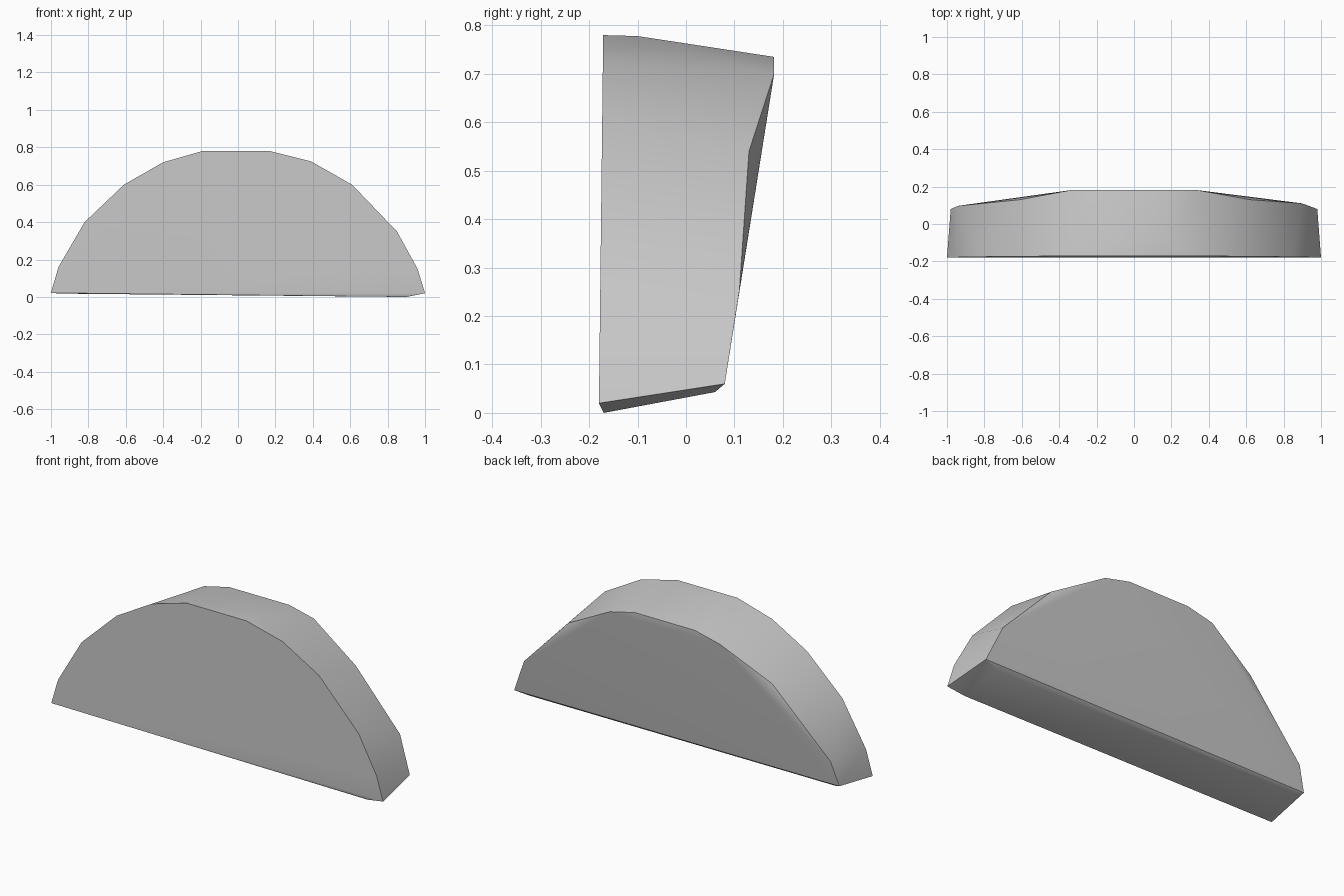
import bpy
import bmesh
import math

cube = bpy.data.objects.get("Cube")
if cube:
    bpy.data.objects.remove(cube, do_unlink=True)

# Single stone-grey material
grey = bpy.data.materials.new("light_grey")
grey.use_nodes = True
colour = (0.58, 0.58, 0.58, 1)
grey.diffuse_color = colour
grey.node_tree.nodes["Principled BSDF"].inputs["Base Color"].default_value = colour

# Front outline of the half disc (x, z), leaning slightly forward at the foot
front = [(-1, .022), (-.96, .16), (-.82, .40), (-.61, .60), (-.40, .72),
         (-.19, .78), (.17, .78), (.39, .725), (.61, .60), (.85, .35),
         (.96, .15), (1, .02)]
points = [(x, -.171 - .009 * (1 - z / .78), z) for x, z in front]

# Sloping back rim, bevelled at the shoulders (x, y, z)
points += [(-.98, .08, .06), (-.94, .097, .19), (-.61, .13, .54),
           (-.33, .182, .70), (-.18, .182, .735),
           (.18, .182, .735), (.33, .182, .70), (.62, .13, .54),
           (.90, .11, .25), (.98, .08, .06)]

# Top shoulder and slightly raked underside
points += [(.17, -.10, .778), (-.17, -.10, .778),
           (.90, -.17, 0), (-.95, -.172, .018),
           (.90, .06, .043), (-.94, .06, .045)]

# Skin the outlines into one convex slab and merge the flat areas
bm = bmesh.new()
for p in points:
    bm.verts.new(p)
hull = bmesh.ops.convex_hull(bm, input=bm.verts)
loose = [v for v in bm.verts if not v.link_faces]
bmesh.ops.delete(bm, geom=loose, context='VERTS')
bmesh.ops.dissolve_limit(bm, angle_limit=math.radians(1.5),
                         verts=bm.verts, edges=bm.edges)
bmesh.ops.recalc_face_normals(bm, faces=bm.faces)
mesh = bpy.data.meshes.new("half_disc_slab")
bm.to_mesh(mesh)
bm.free()
mesh.materials.append(grey)
slab = bpy.data.objects.new("half_disc_slab", mesh)
bpy.context.collection.objects.link(slab)

# Smooth rim with sharp face borders
bpy.ops.object.select_all(action='DESELECT')
slab.select_set(True)
bpy.context.view_layer.objects.active = slab
bpy.ops.object.shade_smooth_by_angle(angle=math.radians(30))
